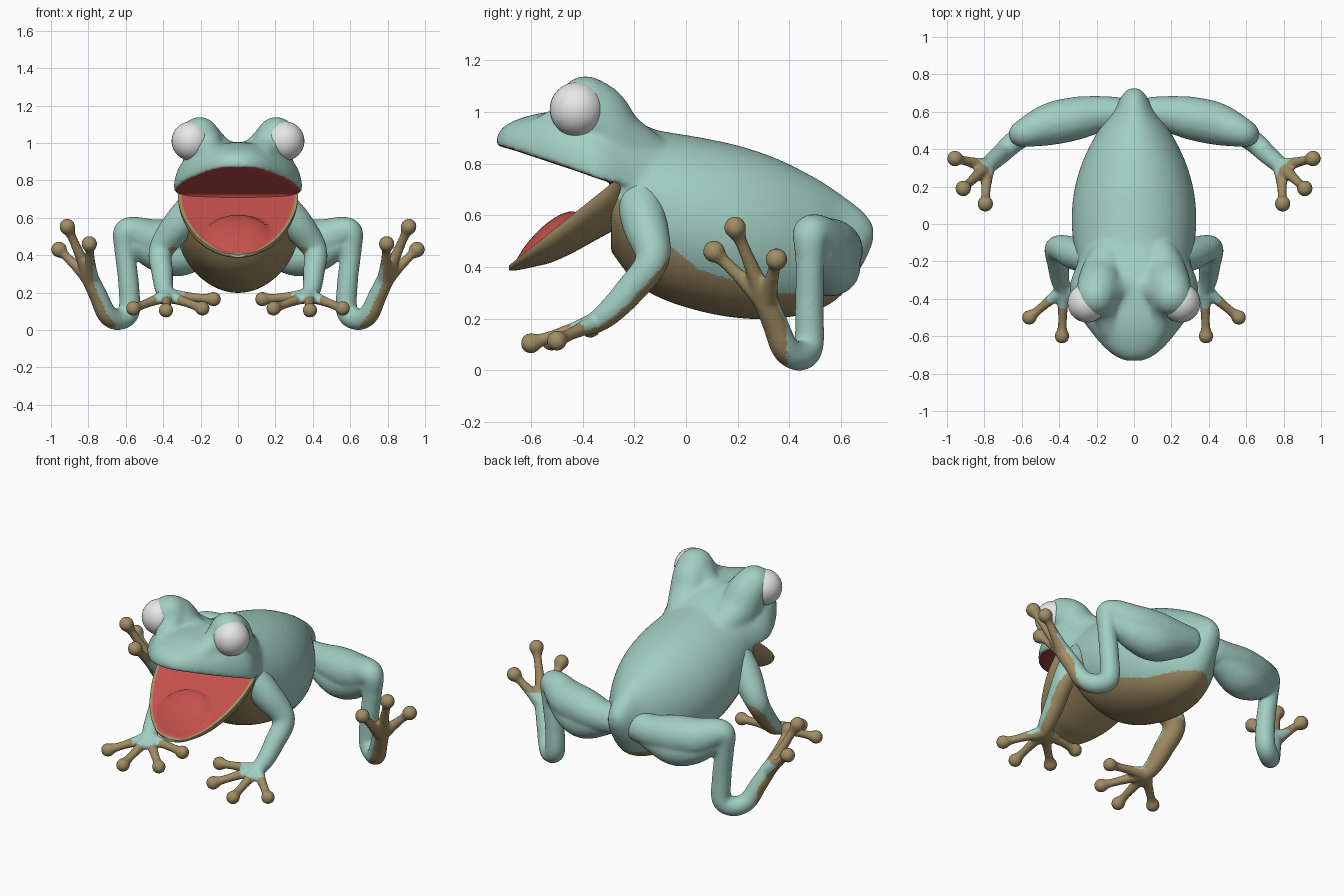
import bpy
import bmesh
import math
from mathutils import Matrix, Vector

cube = bpy.data.objects.get("Cube")
if cube:
    bpy.data.objects.remove(cube, do_unlink=True)


def material(name, rgb):
    m = bpy.data.materials.new(name)
    m.use_nodes = True
    m.diffuse_color = (*rgb, 1)
    node = next(n for n in m.node_tree.nodes if n.type == 'BSDF_PRINCIPLED')
    node.inputs["Base Color"].default_value = (*rgb, 1)
    node.inputs["Roughness"].default_value = 0.6
    return m


SKIN, TAN, RED = 0, 1, 2
PALETTE = [material("teal skin", (0.36, 0.62, 0.54)),
           material("tan belly", (0.36, 0.27, 0.13)),
           material("mouth red", (0.55, 0.08, 0.07))]
WHITE = material("eye white", (0.8, 0.8, 0.8))


def spline(points, steps):
    """Catmull-Rom samples through tuples of any length."""
    out = []
    for i in range(len(points) - 1):
        a, b = points[max(i - 1, 0)], points[i]
        c, d = points[i + 1], points[min(i + 2, len(points) - 1)]
        for s in range(steps):
            t = s / steps
            out.append([0.5 * (2 * q + (r - p) * t + (2 * p - 5 * q + 4 * r - u) * t ** 2
                               + (3 * q - p - 3 * r + u) * t ** 3)
                        for p, q, r, u in zip(a, b, c, d)])
    return out + [list(points[-1])]


def loft(bm, rings):
    """Skin closed rings; returns the side faces row by row."""
    rows = [[bm.verts.new(p) for p in ring] for ring in rings]
    n = len(rows[0])
    sides = [[bm.faces.new((a[j], a[(j + 1) % n], b[(j + 1) % n], b[j])) for j in range(n)]
             for a, b in zip(rows, rows[1:])]
    bm.faces.new(rows[0][::-1])
    bm.faces.new(rows[-1])
    bmesh.ops.recalc_face_normals(bm, faces=bm.faces)
    return sides


def tube(bm, points, steps=10):
    """Overlapping balls along a path of (x, y, z, radius)."""
    for x, y, z, r in spline(points, steps):
        bmesh.ops.create_icosphere(bm, subdivisions=3, radius=r,
                                   matrix=Matrix.Translation((x, y, z)))


def make_object(name, bm, materials):
    mesh = bpy.data.meshes.new(name)
    bm.to_mesh(mesh)
    bm.free()
    ob = bpy.data.objects.new(name, mesh)
    bpy.context.collection.objects.link(ob)
    for m in materials:
        mesh.materials.append(m)
    return ob


def fuse(name, bm, smoothing, rule):
    """Merge overlapping volumes into one smooth skin and colour it by a rule."""
    ob = make_object(name, bm, [])
    remesh = ob.modifiers.new("Fuse", 'REMESH')
    remesh.mode = 'VOXEL'
    remesh.voxel_size = 0.01
    smooth = ob.modifiers.new("Relax", 'SMOOTH')
    smooth.factor = 0.5
    smooth.iterations = smoothing
    dg = bpy.context.evaluated_depsgraph_get()
    mesh = bpy.data.meshes.new_from_object(ob.evaluated_get(dg))
    ob.modifiers.clear()
    ob.data = mesh
    mesh.materials.clear()
    for m in PALETTE:
        mesh.materials.append(m)
    for p in mesh.polygons:
        p.use_smooth = True
        p.material_index = rule(p.center, p.normal)
    return ob


def mirror(ob):
    ob.modifiers.new("Mirror", 'MIRROR').use_mirror_merge = False


# Body: oval sections (y, bottom, top, half width)
bm = bmesh.new()
body = [(0.725, 0.5, 0.56, 0.03), (0.685, 0.41, 0.615, 0.066), (0.6, 0.29, 0.68, 0.115),
        (0.5, 0.23, 0.745, 0.19), (0.35, 0.2, 0.82, 0.268), (0.2, 0.203, 0.87, 0.315),
        (0.05, 0.23, 0.902, 0.333), (-0.1, 0.28, 0.927, 0.325), (-0.2, 0.345, 0.95, 0.305),
        (-0.29, 0.46, 0.96, 0.28)]
angles = [math.tau * i / 64 for i in range(64)]
loft(bm, [[(w * math.cos(a), y, (lo + hi) / 2 + (hi - lo) / 2 * math.sin(a)) for a in angles]
          for y, lo, hi, w in spline(body, 8)])

# Head: domes over a flat palate (y, lip height, top, half width)
head = [(-0.732, 0.87, 0.905, 0.045), (-0.708, 0.863, 0.94, 0.1), (-0.66, 0.85, 0.968, 0.16),
        (-0.58, 0.823, 0.992, 0.228), (-0.5, 0.797, 1.002, 0.285), (-0.4, 0.763, 1.004, 0.332),
        (-0.32, 0.735, 1.0, 0.342), (-0.2, 0.71, 0.965, 0.3), (-0.05, 0.69, 0.9, 0.25)]
arc = [math.pi * i / 30 for i in range(31)]
loft(bm, [[(w * math.copysign(abs(math.cos(a)) ** 0.85, math.cos(a)), y,
            lo + (hi - lo) * max(math.sin(a), 0) ** 0.85) for a in arc]
          for y, lo, hi, w in spline(head, 6)])

# Brows: bumps over the eyes that flow into the neck, the snout and the crown
for side in (1, -1):
    tube(bm, [(side * 0.205, -0.388, 1.034, 0.106), (side * 0.19, -0.335, 0.99, 0.115),
              (side * 0.17, -0.28, 0.9, 0.12), (side * 0.13, -0.16, 0.82, 0.105)], 8)
    tube(bm, [(side * 0.19, -0.39, 1.02, 0.1), (side * 0.155, -0.455, 0.96, 0.08),
              (side * 0.12, -0.56, 0.905, 0.075)], 8)
    tube(bm, [(side * 0.19, -0.36, 1.0, 0.115), (side * 0.115, -0.35, 0.935, 0.105),
              (side * 0.03, -0.33, 0.9, 0.1)], 6)

BELLY_LINE = [(-0.3, 0.72), (-0.22, 0.6), (-0.17, 0.5), (-0.06, 0.48), (0.05, 0.39),
              (0.15, 0.36), (0.35, 0.3), (0.62, 0.3), (0.66, 0.2)]
PALATE = Vector((0, -0.32, -0.95))


def belly_height(y):
    for (y0, z0), (y1, z1) in zip(BELLY_LINE, BELLY_LINE[1:]):
        if y < y1:
            return z0 + (z1 - z0) * max(0, (y - y0) / (y1 - y0))
    return 0


def body_colour(c, n):
    palate = c.y < -0.26 and c.z > 0.68 and n.dot(PALATE) > 0.85
    throat = c.y < -0.26 and 0.66 < c.z < 0.76 and abs(c.x) < 0.28 and n.y < -0.4
    if palate or throat:
        return RED
    return TAN if c.z < belly_height(c.y) else SKIN


fuse("body_and_head", bm, 18, body_colour)

# Lower jaw: half ovals with a dished floor and tongue (y, half width, depth)
bm = bmesh.new()
jaw = [(-0.685, 0.04, 0.018), (-0.665, 0.105, 0.036), (-0.62, 0.17, 0.064), (-0.58, 0.21, 0.087),
       (-0.52, 0.253, 0.12), (-0.44, 0.292, 0.148), (-0.36, 0.315, 0.168), (-0.27, 0.315, 0.19),
       (-0.2, 0.24, 0.2)]
FLOOR = 24


def jaw_ring(y, w, depth):
    rim = 0.41 + (y + 0.68) * 0.8
    ring = [(w * math.cos(a), y, rim - depth * math.sin(a)) for a in arc]
    for i in range(FLOOR + 1):
        u = 2 * i / FLOOR - 1
        x = (w - 0.019) * u
        tongue = max(0, 1 - (x / 0.17) ** 2 - ((y + 0.54) / 0.12) ** 2) ** 0.7
        ring.append((x, y, rim + 0.058 * tongue - min(0.012, depth * 0.3) * (1 - u * u)))
    return ring


rows = loft(bm, [jaw_ring(*s) for s in spline(jaw, 6)])
for row in rows:
    for j, f in enumerate(row):
        inside = len(arc) <= j < len(arc) + FLOOR
        f.material_index = RED if inside and f.calc_center_median().y > -0.667 else TAN
jaw_ob = make_object("lower_jaw", bm, PALETTE)
bpy.ops.object.select_all(action='DESELECT')
jaw_ob.select_set(True)
bpy.context.view_layer.objects.active = jaw_ob
bpy.ops.object.shade_smooth_by_angle(angle=math.radians(45))

# Eyes
bm = bmesh.new()
bmesh.ops.create_uvsphere(bm, u_segments=32, v_segments=20, radius=0.105,
                          matrix=Matrix.Translation((0.25, -0.422, 1.01)))
for f in bm.faces:
    f.smooth = True
mirror(make_object("eyes", bm, [WHITE]))


def digits(bm, root, tips, base, pad):
    """Tapering toes from a root to round pads."""
    root = Vector(root)
    for tip in map(Vector, tips):
        along = [root.lerp(tip, t) for t in (0, 0.4, 0.82, 1)]
        tube(bm, [(*p, r) for p, r in zip(along, (base, base * 0.68, 0.025, pad))], 12)


# Front legs
bm = bmesh.new()
palm = (0.378, -0.35, 0.185)
tube(bm, [(0.2, -0.19, 0.7, 0.085), (0.31, -0.16, 0.57, 0.088), (0.41, -0.13, 0.43, 0.066),
          (0.405, -0.22, 0.305, 0.058), (0.395, -0.3, 0.222, 0.05), (*palm, 0.042)])
digits(bm, palm, [(0.56, -0.5, 0.115), (0.385, -0.6, 0.105),
                  (0.19, -0.52, 0.115), (0.13, -0.37, 0.165)], 0.041, 0.04)
UNDER_ARM = Vector((-0.3, 0.3, -0.9))


def arm_colour(c, n):
    finger = c.z < 0.24 and math.hypot(c.x - palm[0], c.y - palm[1]) > 0.1 and c.y < -0.31
    under = c.z < 0.44 and n.dot(UNDER_ARM) > 0.2
    return TAN if finger or under else SKIN


mirror(fuse("front_legs", bm, 4, arm_colour))

# Hind legs: thigh, shin and foot, then a lower bulge that makes the thigh deep
bm = bmesh.new()
sole = (0.785, 0.31, 0.265)
tube(bm, [(0.1, 0.59, 0.47, 0.09), (0.2, 0.585, 0.465, 0.1), (0.32, 0.563, 0.47, 0.116),
          (0.45, 0.533, 0.48, 0.112), (0.59, 0.485, 0.525, 0.073), (0.603, 0.48, 0.42, 0.057),
          (0.585, 0.477, 0.25, 0.056), (0.583, 0.475, 0.1, 0.058), (0.64, 0.44, 0.057, 0.058),
          (0.7, 0.385, 0.085, 0.054), (0.745, 0.345, 0.18, 0.05), (*sole, 0.047)])
tube(bm, [(0.16, 0.585, 0.44, 0.085), (0.31, 0.563, 0.4, 0.112), (0.42, 0.54, 0.415, 0.105),
          (0.53, 0.505, 0.465, 0.08)])
digits(bm, sole, [(0.957, 0.35, 0.43), (0.913, 0.19, 0.553), (0.795, 0.108, 0.46)], 0.045, 0.043)
SOLE_FACING = Vector((0.75, -0.2, -0.63))


def leg_colour(c, n):
    toe = c.x > 0.68 and c.z > 0.34
    under = c.x > 0.65 and c.y < 0.39 and n.dot(SOLE_FACING) > 0.2
    return TAN if toe or under else SKIN


mirror(fuse("hind_legs", bm, 4, leg_colour))
